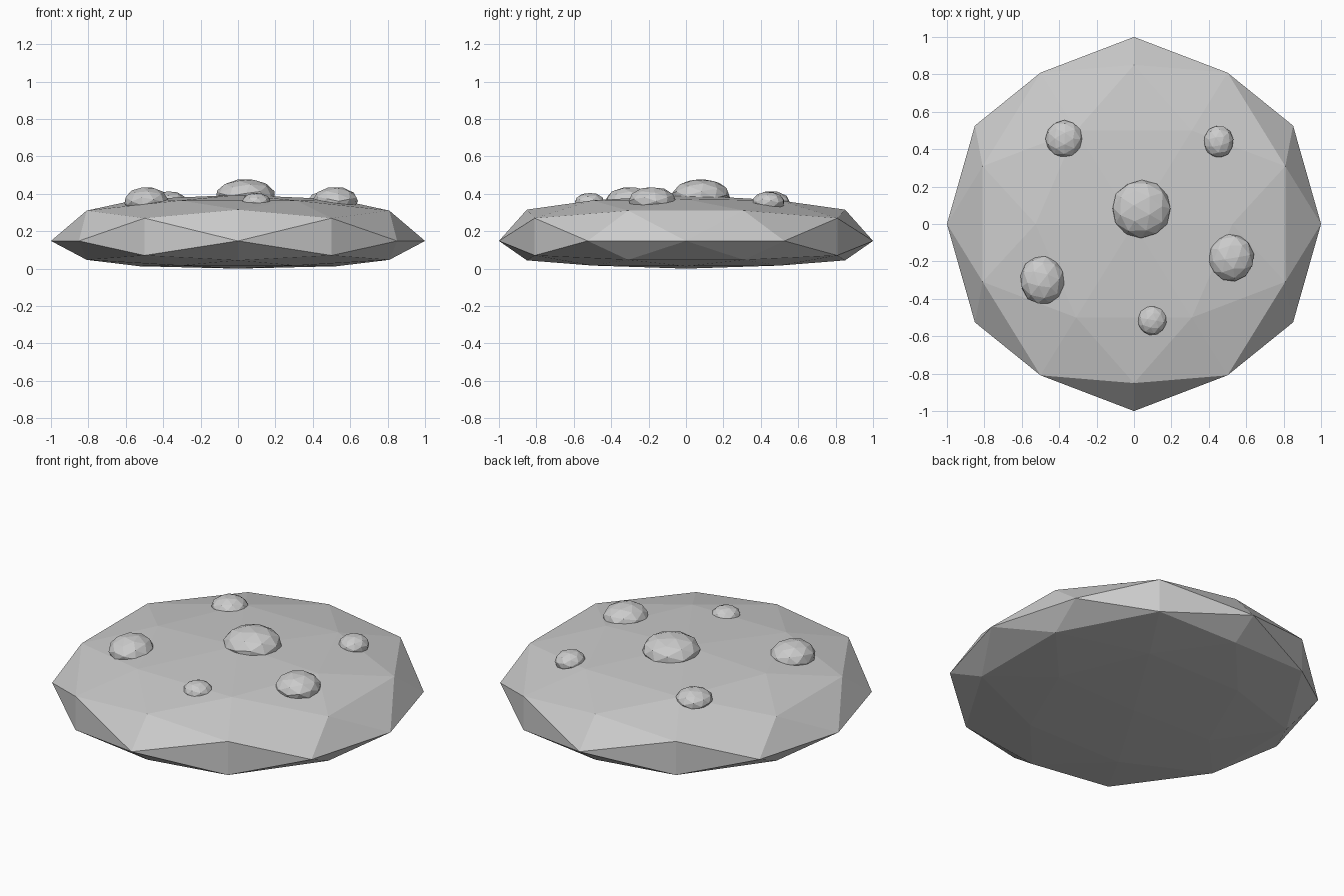
import bpy, bmesh
from math import sqrt
from mathutils import Vector, Euler

if "Cube" in bpy.data.objects:
    bpy.data.objects.remove(bpy.data.objects["Cube"])

PHI = (1 + sqrt(5)) / 2


def facet_ball(name, shape):
    """42-point faceted ball with two-fold axes on x, y, z; shape() maps each point."""
    bm = bmesh.new()
    pts = set()
    seeds = [(PHI, 1, 0), (1, 0, 0), (PHI, 1 / PHI, 1)]
    for s in seeds:
        for k in range(3):
            p = s[k:] + s[:k]
            for sx in (1, -1):
                for sy in (1, -1):
                    for sz in (1, -1):
                        v = Vector((p[0] * sx, p[1] * sy, p[2] * sz)).normalized()
                        pts.add(tuple(round(c, 6) + 0.0 for c in v))
    for p in sorted(pts):
        bm.verts.new(p)
    bmesh.ops.convex_hull(bm, input=bm.verts[:])
    bmesh.ops.recalc_face_normals(bm, faces=bm.faces[:])
    for v in bm.verts:
        v.co = shape(v.co.copy())
    mesh = bpy.data.meshes.new(name)
    bm.to_mesh(mesh)
    bm.free()
    ob = bpy.data.objects.new(name, mesh)
    bpy.context.collection.objects.link(ob)
    return ob


# Flattened body: fuller dome above the rim, shallow belly below
RIM = 0.148

def flatten(p):
    if p.z >= 0:
        p.z = RIM + 0.246 * p.z ** 0.6
    else:
        p.z = RIM - RIM * (-p.z) ** 0.55
    return p

facet_ball("flat_stone_body", flatten)

# Low bumps on top: x, y, z, radius x, radius y, radius z
bumps = [
    (0.04, 0.08, 0.390, 0.160, 0.157, 0.090),
    (0.52, -0.18, 0.362, 0.123, 0.128, 0.076),
    (-0.49, -0.30, 0.358, 0.120, 0.132, 0.080),
    (-0.373, 0.455, 0.355, 0.101, 0.101, 0.060),
    (0.452, 0.44, 0.355, 0.081, 0.087, 0.057),
    (0.097, -0.515, 0.356, 0.079, 0.080, 0.050),
]
for i, (x, y, z, rx, ry, rz) in enumerate(bumps):
    turn = Euler((0.3, 0.15, 0.5 + i * 0.7)).to_matrix()

    def place(p):
        q = turn @ p
        return Vector((x + q.x * rx, y + q.y * ry, z + q.z * rz))

    facet_ball(f"bump_{i + 1}", place)
